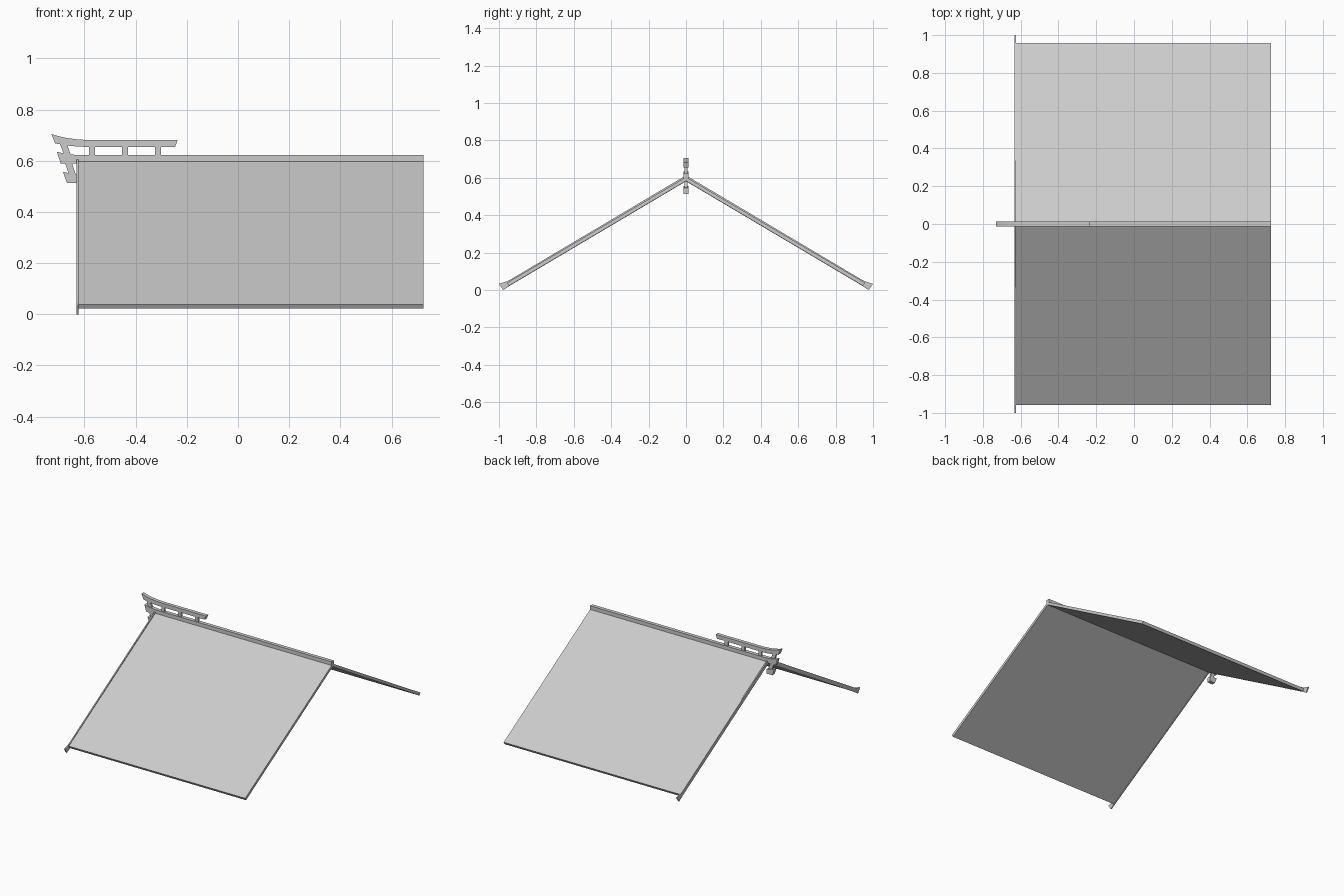
import bpy, bmesh

if "Cube" in bpy.data.objects:
    bpy.data.objects.remove(bpy.data.objects["Cube"])


def extrude(name, pts, plane, lo, hi):
    """Closed prism from a 2D profile: 'xz' extrudes along y, 'yz' along x."""
    def place(a, b, d):
        return (a, d, b) if plane == 'xz' else (d, a, b)
    bm = bmesh.new()
    face = bm.faces.new([bm.verts.new(place(a, b, lo)) for a, b in pts])
    res = bmesh.ops.extrude_face_region(bm, geom=[face])
    offset = place(0, 0, hi - lo)
    moved = [v for v in res['geom'] if isinstance(v, bmesh.types.BMVert)]
    bmesh.ops.translate(bm, verts=moved, vec=offset)
    bmesh.ops.recalc_face_normals(bm, faces=bm.faces)
    mesh = bpy.data.meshes.new(name)
    bm.to_mesh(mesh)
    bm.free()
    obj = bpy.data.objects.new(name, mesh)
    bpy.context.collection.objects.link(obj)
    return obj


def gable(half_top, half_bottom):
    """Mirror half profiles (ridge to eave) into a full chevron outline."""
    top = [(-y, z) for y, z in reversed(half_top[1:])] + half_top
    bottom = list(reversed(half_bottom)) + [(-y, z) for y, z in half_bottom[1:]]
    return top + bottom


# Roof slabs, both slopes
extrude("roof_slopes", gable([(0, 0.604), (0.957, 0.039)],
                             [(0, 0.583), (0.947, 0.022)]), 'yz', -0.626, 0.725)

# Gable board with flared tips
extrude("gable_board", gable([(0, 0.613), (0.93, 0.061), (0.955, 0.047), (1.0, 0.033)],
                             [(0, 0.581), (0.93, 0.03), (0.977, 0.0)]), 'yz', -0.632, -0.624)

# Ridge beam
W = 0.0125
extrude("ridge_beam", [(-0.63, 0.596), (0.725, 0.596), (0.725, 0.622), (-0.63, 0.622)],
        'xz', -W, W)

# Upswept top rail
extrude("top_rail", [(-0.73, 0.705), (-0.705, 0.697), (-0.67, 0.689), (-0.63, 0.684),
                     (-0.587, 0.681), (-0.236, 0.681), (-0.246, 0.654), (-0.587, 0.654),
                     (-0.63, 0.656), (-0.67, 0.660), (-0.715, 0.668)], 'xz', -W, W)

# Projecting ridge ends
extrude("middle_ridge_end", [(-0.708, 0.635), (-0.67, 0.627), (-0.626, 0.622),
                             (-0.626, 0.589), (-0.693, 0.589)], 'xz', -W, W)
extrude("lower_ridge_end", [(-0.684, 0.557), (-0.655, 0.55), (-0.626, 0.546),
                            (-0.626, 0.514), (-0.669, 0.514)], 'xz', -W, W)

# Upright posts under the rail
P = 0.007
for i, x in enumerate((-0.57, -0.442, -0.313)):
    extrude(f"rail_post_{i + 1}", [(x - 0.012, 0.62), (x + 0.012, 0.62),
                                   (x + 0.012, 0.656), (x - 0.012, 0.656)], 'xz', -P, P)

# Slanted posts between the ridge ends
for name, x, top, bot in (("upper_slanted_post", -0.695, 0.663, 0.622),
                          ("lower_slanted_post", -0.676, 0.592, 0.545)):
    extrude(name, [(x, top), (x + 0.027, top), (x + 0.042, bot), (x + 0.016, bot)],
            'xz', -P, P)
